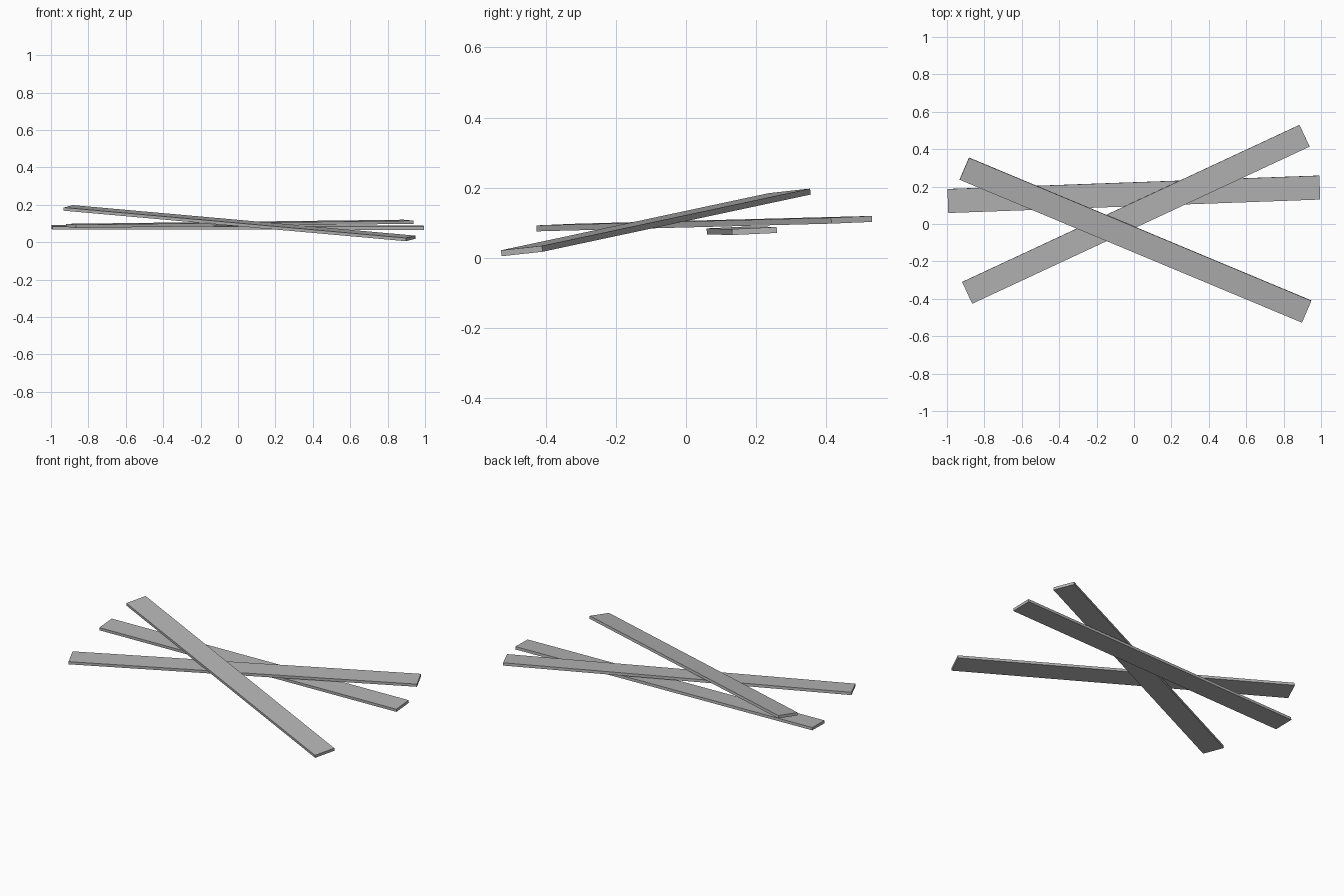
import bpy
from mathutils import Vector, Matrix

cube = bpy.data.objects.get("Cube")
if cube:
    bpy.data.objects.remove(cube, do_unlink=True)

LENGTH, WIDTH, THICK = 1.99, 0.128, 0.017

grey = bpy.data.materials.new("plain_grey")
grey.use_nodes = True
colour = (0.45, 0.45, 0.45, 1)
grey.diffuse_color = colour
grey.node_tree.nodes["Principled BSDF"].inputs["Base Color"].default_value = colour


def plank(name, left_end, right_end, rise):
    """Board between two end centres; rise lifts its back long edge."""
    a, b = Vector(left_end), Vector(right_end)
    along = (b - a).normalized()
    flat = Vector((-along.y, along.x, 0)).normalized()
    across = flat * WIDTH + Vector((0, 0, rise))
    across = (across - along * across.dot(along)).normalized()
    up = along.cross(across)
    bpy.ops.mesh.primitive_cube_add(size=1)
    board = bpy.context.object
    board.name = name
    board.data.transform(Matrix.Diagonal((LENGTH, WIDTH, THICK, 1)))
    turn = Matrix((along, across, up)).transposed().to_4x4()
    board.matrix_world = Matrix.Translation((a + b) / 2) @ turn
    board.data.materials.append(grey)


# Three loosely stacked boards, crossing near the middle
plank("top_plank", (-0.907, 0.296, 0.183), (0.923, -0.468, 0.020), 0.013)
plank("middle_plank", (-0.892, -0.368, 0.087), (0.912, 0.472, 0.109), 0.005)
plank("bottom_plank", (-0.997, 0.123, 0.079), (0.995, 0.195, 0.077), 0.006)
